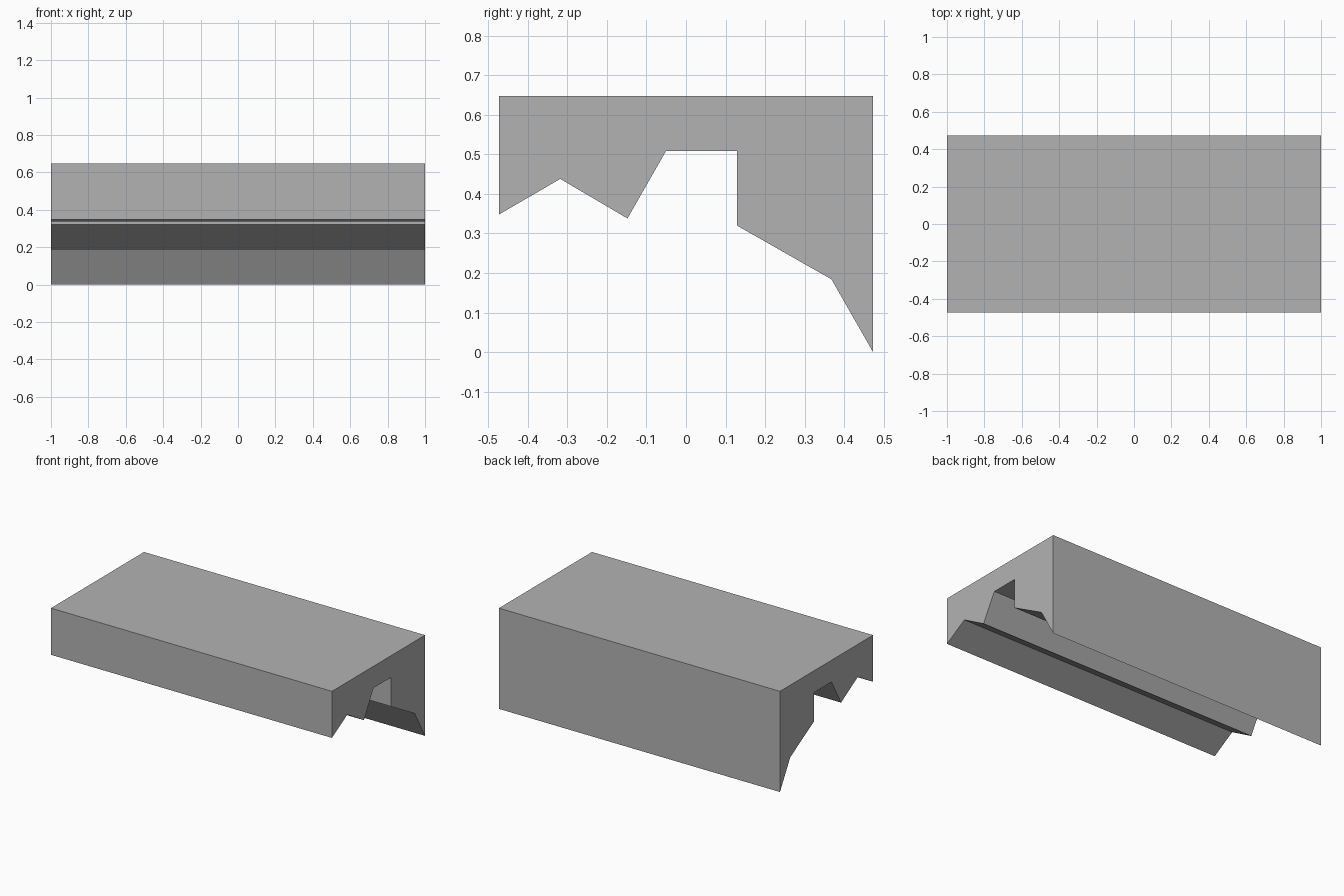
import bpy
import bmesh

cube = bpy.data.objects.get("Cube")
if cube:
    bpy.data.objects.remove(cube, do_unlink=True)

# Plain grey material
grey = bpy.data.materials.new("plain grey")
grey.use_nodes = True
colour = (0.45, 0.45, 0.45, 1)
grey.diffuse_color = colour
grey.node_tree.nodes["Principled BSDF"].inputs["Base Color"].default_value = colour

# Side profile (y, z): flat top, notched and sloping underside
profile = [
    (-0.473, 0.648), (-0.473, 0.348), (-0.318, 0.438), (-0.148, 0.338),
    (-0.051, 0.508), (0.129, 0.508), (0.129, 0.32), (0.368, 0.184),
    (0.473, 0), (0.473, 0.648),
]
half_length = 1

# Extrude the profile along x into a solid bar
bm = bmesh.new()
end = bm.faces.new([bm.verts.new((-half_length, y, z)) for y, z in profile])
extruded = bmesh.ops.extrude_face_region(bm, geom=[end], use_keep_orig=True)
moved = [v for v in extruded["geom"] if isinstance(v, bmesh.types.BMVert)]
bmesh.ops.translate(bm, verts=moved, vec=(2 * half_length, 0, 0))
bmesh.ops.recalc_face_normals(bm, faces=bm.faces)

mesh = bpy.data.meshes.new("notched_bar")
bm.to_mesh(mesh)
bm.free()
mesh.materials.append(grey)
bar = bpy.data.objects.new("notched_bar", mesh)
bpy.context.collection.objects.link(bar)
